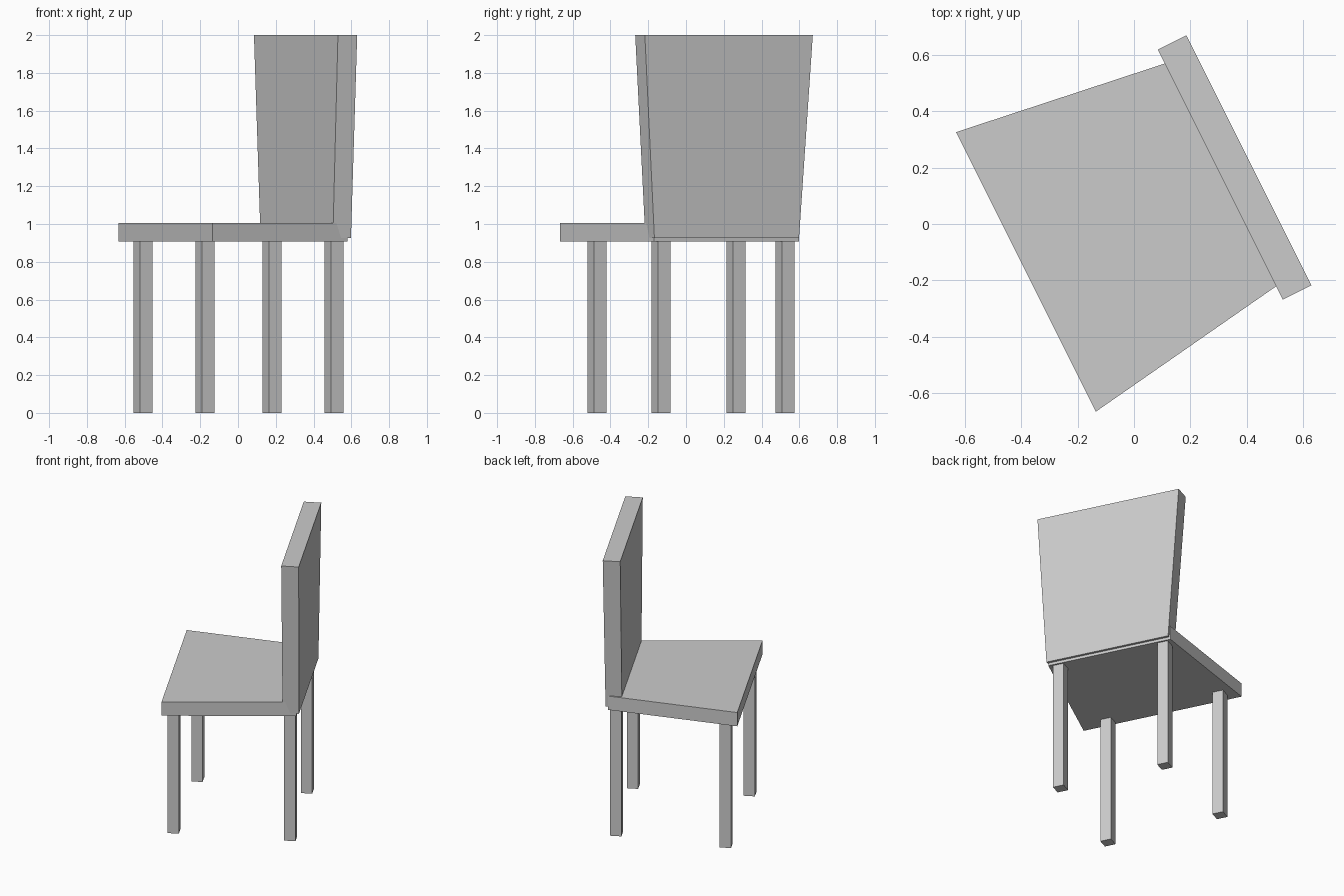
import bpy, bmesh
from mathutils import Matrix
from math import atan2

if "Cube" in bpy.data.objects:
    bpy.data.objects.remove(bpy.data.objects["Cube"])

# The chair is turned: local x runs front to back, local y across its width
TURN = Matrix.Rotation(atan2(1, 2), 4, 'Z')


def loft(name, bottom, top, z0, z1):
    """Closed solid between two matching outlines, in turned chair space."""
    bm = bmesh.new()
    lo = [bm.verts.new((x, y, z0)) for x, y in bottom]
    hi = [bm.verts.new((x, y, z1)) for x, y in top]
    bm.faces.new(lo[::-1])
    bm.faces.new(hi)
    n = len(lo)
    for i in range(n):
        j = (i + 1) % n
        bm.faces.new((lo[i], lo[j], hi[j], hi[i]))
    bm.transform(TURN)
    bmesh.ops.recalc_face_normals(bm, faces=bm.faces[:])
    mesh = bpy.data.meshes.new(name)
    bm.to_mesh(mesh)
    bm.free()
    obj = bpy.data.objects.new(name, mesh)
    bpy.context.collection.objects.link(obj)
    return obj


def rect(x0, x1, y0, y1):
    return [(x0, y0), (x1, y0), (x1, y1), (x0, y1)]


# Seat: slab narrowing towards the back
seat = [(-0.42, -0.536), (0.443, -0.411), (0.443, 0.448), (-0.42, 0.575)]
loft("seat", seat, seat, 0.907, 1.005)

# Backrest: upright slab sunk into the seat, widening upwards
loft("backrest", rect(0.353, 0.460, -0.417, 0.439),
     rect(0.353, 0.467, -0.477, 0.517), 0.926, 2.0)

# Legs: four square posts, slightly unevenly placed
s = 0.037
legs = {
    "front_left_leg": (-0.5025, 0.2645),
    "front_right_leg": (-0.175, -0.471),
    "back_left_leg": (0.18, 0.524),
    "back_right_leg": (0.508, -0.1325),
}
for name, (wx, wy) in legs.items():
    p = TURN.inverted() @ Matrix.Translation((wx, wy, 0)).to_translation()
    outline = rect(p.x - s, p.x + s, p.y - s, p.y + s)
    loft(name, outline, outline, 0.0, 0.91)
